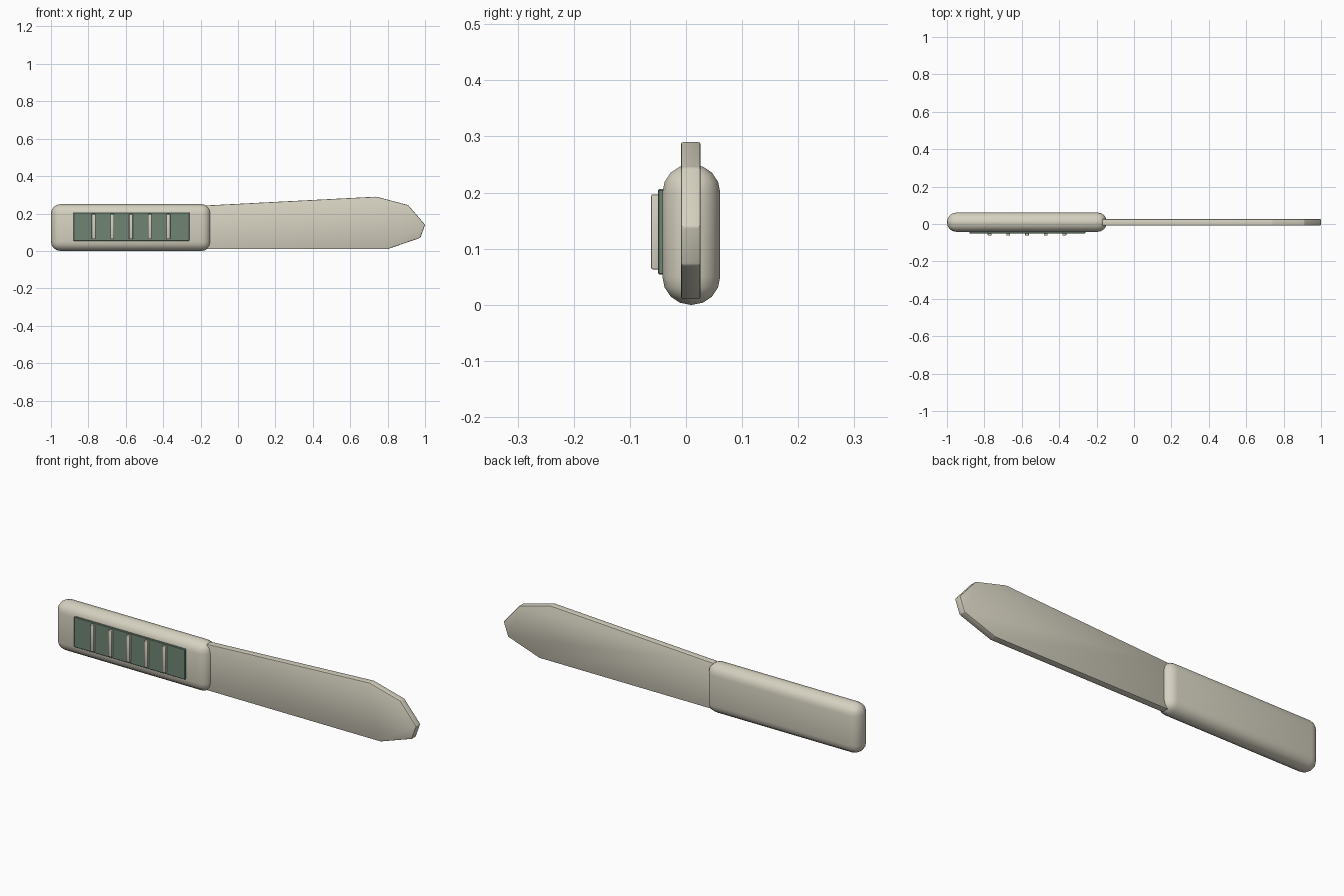
import bpy, bmesh, math

if "Cube" in bpy.data.objects:
    bpy.data.objects.remove(bpy.data.objects["Cube"])


def material(name, rgb):
    m = bpy.data.materials.new(name)
    m.diffuse_color = (*rgb, 1)
    m.use_nodes = True
    m.node_tree.nodes["Principled BSDF"].inputs["Base Color"].default_value = m.diffuse_color
    return m


cream = material("warm_cream", (0.67, 0.64, 0.53))
green = material("muted_green", (0.16, 0.235, 0.175))


def finish(name, bm, mat, bevel, segments):
    bmesh.ops.recalc_face_normals(bm, faces=bm.faces[:])
    bmesh.ops.bevel(bm, geom=bm.edges[:], offset=bevel, segments=segments,
                    profile=0.5, affect='EDGES', clamp_overlap=True)
    mesh = bpy.data.meshes.new(name)
    bm.to_mesh(mesh)
    bm.free()
    mesh.materials.append(mat)
    ob = bpy.data.objects.new(name, mesh)
    bpy.context.collection.objects.link(ob)
    bpy.ops.object.select_all(action='DESELECT')
    ob.select_set(True)
    bpy.context.view_layer.objects.active = ob
    bpy.ops.object.shade_smooth_by_angle(angle=math.radians(35))
    return ob


def box(name, lo, hi, mat, bevel, segments=1):
    bm = bmesh.new()
    bmesh.ops.create_cube(bm, size=1)
    for v in bm.verts:
        v.co = [(a + b) / 2 + c * (b - a) for a, b, c in zip(lo, hi, v.co)]
    return finish(name, bm, mat, bevel, segments)


# rounded handle
box("handle", (-1, -0.042, 0), (-0.145, 0.061, 0.25), cream, 0.05, 4)

# green grip plate and its ribs
box("grip_panel", (-0.88, -0.05, 0.054), (-0.26, -0.035, 0.206), green, 0.002)
for i in range(5):
    x = -0.772 + 0.1 * i
    box(f"grip_rib_{i + 1}", (x - 0.01, -0.062, 0.063), (x + 0.01, -0.045, 0.197),
        cream, 0.003, 2)

# flat blade extruded from its outline
outline = [(-0.17, 0.01), (0.80, 0.01), (0.975, 0.07), (1.0, 0.14),
           (0.91, 0.245), (0.74, 0.29), (-0.17, 0.243)]
bm = bmesh.new()
face = bm.faces.new([bm.verts.new((x, -0.009, z)) for x, z in outline])
ext = bmesh.ops.extrude_face_region(bm, geom=[face])
for v in ext["geom"]:
    if isinstance(v, bmesh.types.BMVert):
        v.co.y = 0.026
finish("blade", bm, cream, 0.004, 2)
